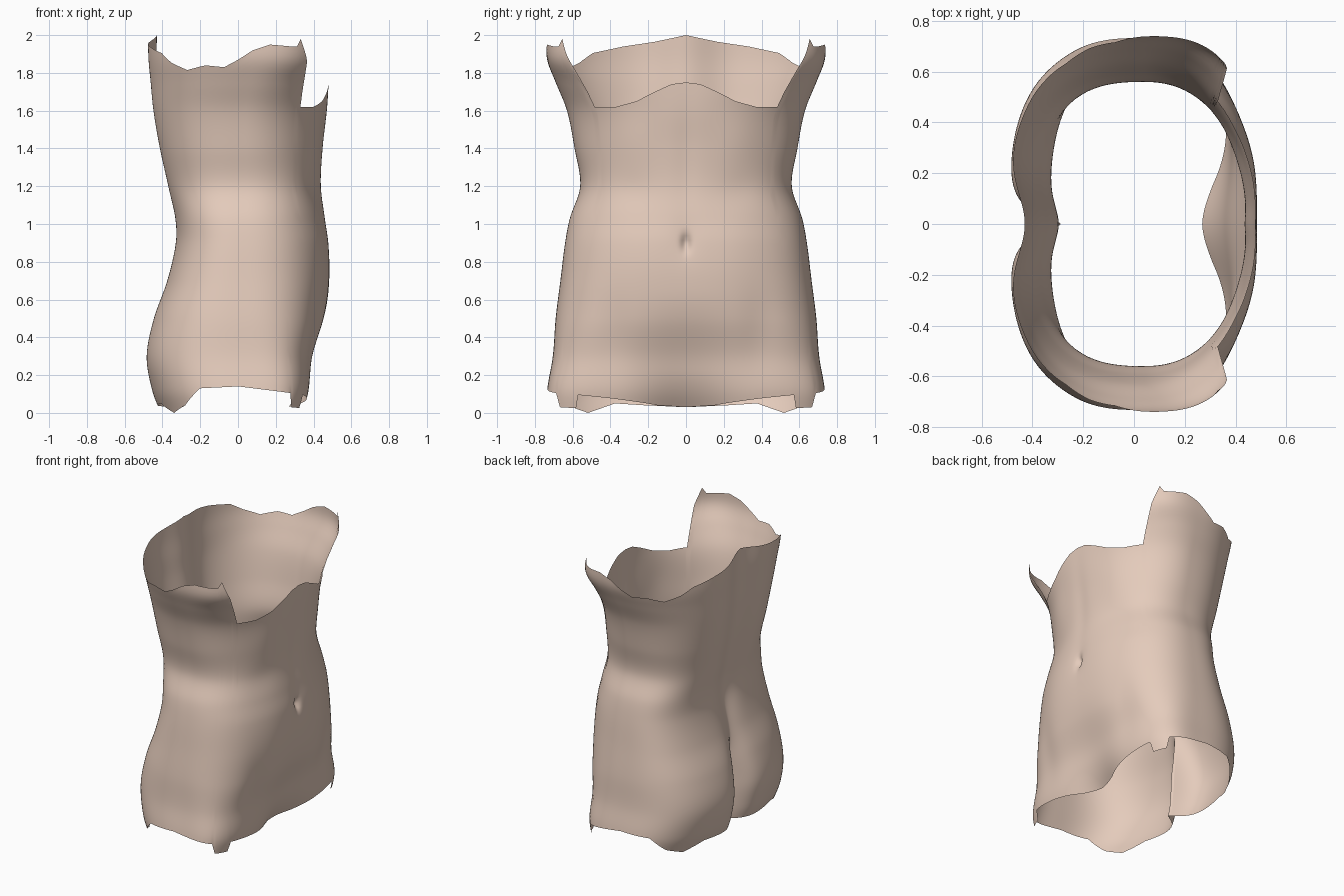
import bpy, bmesh, math
from math import sin, cos, exp, radians

if "Cube" in bpy.data.objects:
    bpy.data.objects.remove(bpy.data.objects["Cube"])

COLS, ROWS, CX = 360, 72, 0.04

# Body profile: z, back depth, front depth, half width, back squareness, front squareness
PROFILE = [
    (0.00, .42, .355, .735, 2.6, 4.0), (0.12, .465, .385, .735, 2.75, 3.9),
    (0.30, .495, .405, .705, 2.9, 3.3), (0.50, .455, .46, .69, 2.9, 2.7),
    (0.70, .38, .482, .665, 2.9, 2.5), (0.90, .335, .478, .64, 2.8, 2.4),
    (1.03, .34, .46, .615, 2.8, 2.3), (1.20, .385, .44, .56, 2.7, 2.25),
    (1.40, .435, .45, .59, 2.6, 2.1), (1.60, .472, .472, .63, 2.55, 2.05),
    (1.75, .488, .48, .69, 2.45, 2.4), (1.87, .50, .48, .735, 2.4, 3.0),
    (2.00, .505, .48, .74, 2.4, 2.9)]

# Groove down the back: z, depth, width, sharpness
SPINE = [(0, .14, .07, 1.2), (.3, .18, .07, 1.1), (.5, .12, .07, 1.1), (.68, .045, .08, 1.3),
         (.9, .035, .10, 1.8), (1.3, .05, .15, 2), (2, .075, .18, 2)]

# Groin hollow at the front: z, depth
GROIN = [(0, .105), (.1, .07), (.22, .038), (.45, .012), (.65, 0), (2, 0)]

# Ragged rims: angle from the belly (degrees), z
TOP = [(0, 1.75), (10, 1.74), (21, 1.70), (33, 1.65), (46, 1.62), (59, 1.62), (60, 1.70),
       (62, 1.86), (66, 1.98), (68, 1.94), (71, 1.94), (80, 1.95), (87, 1.92), (93, 1.87),
       (99, 1.83), (107, 1.84), (116, 1.815), (125, 1.855), (132, 1.905), (147, 1.94),
       (163, 1.965), (180, 2.0)]
BOTTOM = [(0, .03), (25, .04), (43, .065), (62, .095), (64, .025), (70, .03), (71, .105),
          (93, .14), (109, .13), (117, .04), (126, .0), (140, .05), (155, .04), (180, .03)]

# Soft front relief: y, z, y-size, z-size, height
RELIEF = [(.40, .42, .10, .22, -.018), (.30, 1.45, .13, .14, .010),
          (.30, 1.18, .12, .09, -.008), (.0, 1.35, .06, .30, -.006),
          (.0, .90, .025, .04, -.03), (.0, .92, .07, .10, -.008),
          (.25, .85, .15, .20, .006)]


def linear(table, t):
    for a, b in zip(table, table[1:]):
        if t <= b[0]:
            f = (t - a[0]) / (b[0] - a[0])
            return [p + (q - p) * f for p, q in zip(a[1:], b[1:])]
    return list(table[-1][1:])


def smooth(table, t):
    """Hermite interpolation of every column of the table."""
    last = len(table) - 1
    t = min(max(t, table[0][0]), table[-1][0])
    i = next(k for k in range(last) if t <= table[k + 1][0])
    a, b = table[i], table[i + 1]
    h = b[0] - a[0]
    f = (t - a[0]) / h

    def slope(k, c):
        p, q = table[max(k - 1, 0)], table[min(k + 1, last)]
        return (q[c] - p[c]) / (q[0] - p[0])
    return [(2*f**3 - 3*f*f + 1) * a[c] + (f**3 - 2*f*f + f) * h * slope(i, c)
            + (3*f*f - 2*f**3) * b[c] + (f**3 - f*f) * h * slope(i + 1, c)
            for c in range(1, len(a))]


def surface(deg, z):
    """Point on the body at an angle around it and a height."""
    back, front, half, nb, nf = smooth(PROFILE, z)
    c, s = cos(radians(deg)), sin(radians(deg))
    a, n = (front - CX, nf) if c > 0 else (back + CX, nb)
    r = (abs(c / a) ** n + abs(s / half) ** n) ** (-1 / n)
    x, y = CX + r * c, r * s
    ay = abs(y)
    if c > 0:
        x -= smooth(GROIN, z)[0] * exp(-(ay / .22) ** 2)
        for py, pz, sy, sz, height in RELIEF:
            x += c * height * exp(-((ay - py) / sy) ** 2 - ((z - pz) / sz) ** 2)
    else:
        depth, width, sharp = smooth(SPINE, z)
        x += depth * exp(-(ay / width) ** sharp)
    return x, y, z


# Torso: one open skin between the two ragged rims
bm = bmesh.new()
grid = []
for i in range(COLS):
    deg = i * 360 / COLS
    mirror = deg if deg <= 180 else 360 - deg
    lo, hi = linear(BOTTOM, mirror)[0], linear(TOP, mirror)[0]
    grid.append([bm.verts.new(surface(deg, lo + (hi - lo) * j / ROWS)) for j in range(ROWS + 1)])
for i in range(COLS):
    p, q = grid[i], grid[(i + 1) % COLS]
    for j in range(ROWS):
        bm.faces.new((p[j], q[j], q[j + 1], p[j + 1])).smooth = True
mesh = bpy.data.meshes.new("torso_shell")
bm.to_mesh(mesh)
bm.free()
torso = bpy.data.objects.new("torso_shell", mesh)
bpy.context.collection.objects.link(torso)

# Skin colour
skin = bpy.data.materials.new("skin")
skin.diffuse_color = (0.78, 0.60, 0.50, 1)
skin.use_nodes = True
skin.node_tree.nodes["Principled BSDF"].inputs["Base Color"].default_value = skin.diffuse_color
mesh.materials.append(skin)
